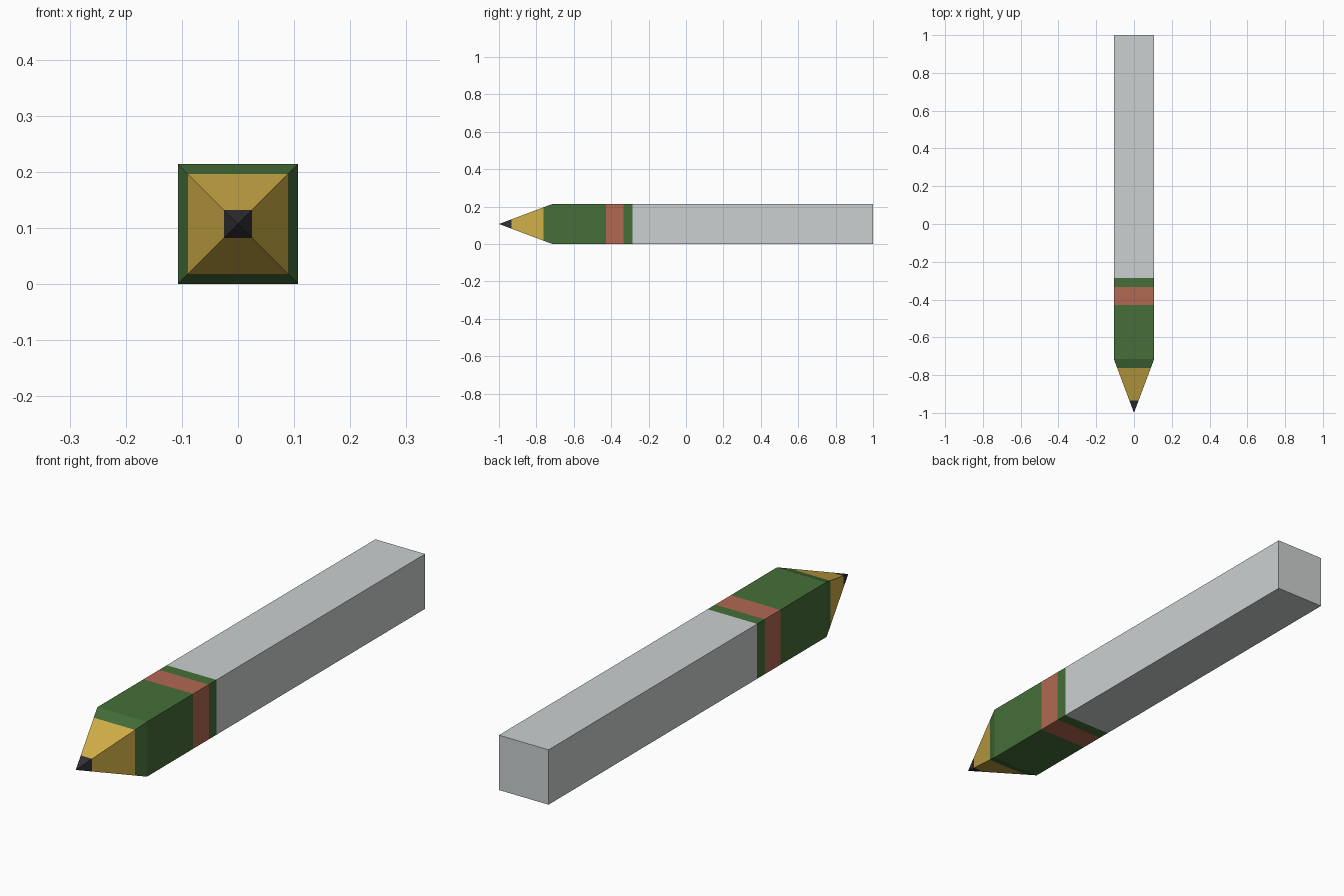
import bpy, bmesh

if "Cube" in bpy.data.objects:
    bpy.data.objects.remove(bpy.data.objects["Cube"])

HALF = 0.107            # half width of the square barrel, also its centre height
CORNERS = [(-1, -1), (1, -1), (1, 1), (-1, 1)]


def material(name, rgb):
    # sRGB 0-255 to linear
    lin = [((c / 255 + 0.055) / 1.055) ** 2.4 for c in rgb]
    m = bpy.data.materials.new(name)
    m.diffuse_color = (*lin, 1)
    m.use_nodes = True
    m.node_tree.nodes["Principled BSDF"].inputs["Base Color"].default_value = m.diffuse_color
    return m


GREY = material("light grey", (204, 208, 208))
GREEN = material("dark green", (69, 110, 56))
RED = material("brick red", (178, 104, 82))
WOOD = material("golden wood", (210, 176, 72))
LEAD = material("charcoal", (50, 50, 54))


def half_at(y):
    # sharpened point from y = -1 up to the full barrel
    return HALF * min(1, (y + 1) / 0.286)


def square_section(name, stations, mats, cap_back=False):
    """Square tube through the y stations, one material per span."""
    bm = bmesh.new()
    rings = []
    for y in stations:
        h = half_at(y)
        pts = CORNERS if h > 0 else [(0, 0)]
        rings.append([bm.verts.new((x * h, y, HALF + z * h)) for x, z in pts])
    slots = list(dict.fromkeys(mats))
    for a, b, mat in zip(rings, rings[1:], mats):
        for i in range(4):
            j = (i + 1) % 4
            front = [a[0]] if len(a) == 1 else [a[j], a[i]]
            bm.faces.new(front + [b[i], b[j]]).material_index = slots.index(mat)
    if cap_back:
        bm.faces.new(rings[-1][::-1]).material_index = slots.index(mats[-1])
    mesh = bpy.data.meshes.new(name)
    bm.to_mesh(mesh)
    bm.free()
    for m in slots:
        mesh.materials.append(m)
    ob = bpy.data.objects.new(name, mesh)
    bpy.context.collection.objects.link(ob)
    return ob


# Pointed lead and the bare wood behind it
square_section("lead_tip", [-1, -0.934], [LEAD])
square_section("wood_cone", [-0.934, -0.762], [WOOD])
# Painted sleeve: green chamfer, green body, red band, green edge
square_section("painted_sleeve", [-0.762, -0.714, -0.429, -0.333, -0.286],
               [GREEN, GREEN, RED, GREEN])
# Plain grey barrel, closed at the back
square_section("barrel", [-0.286, 1], [GREY], cap_back=True)
